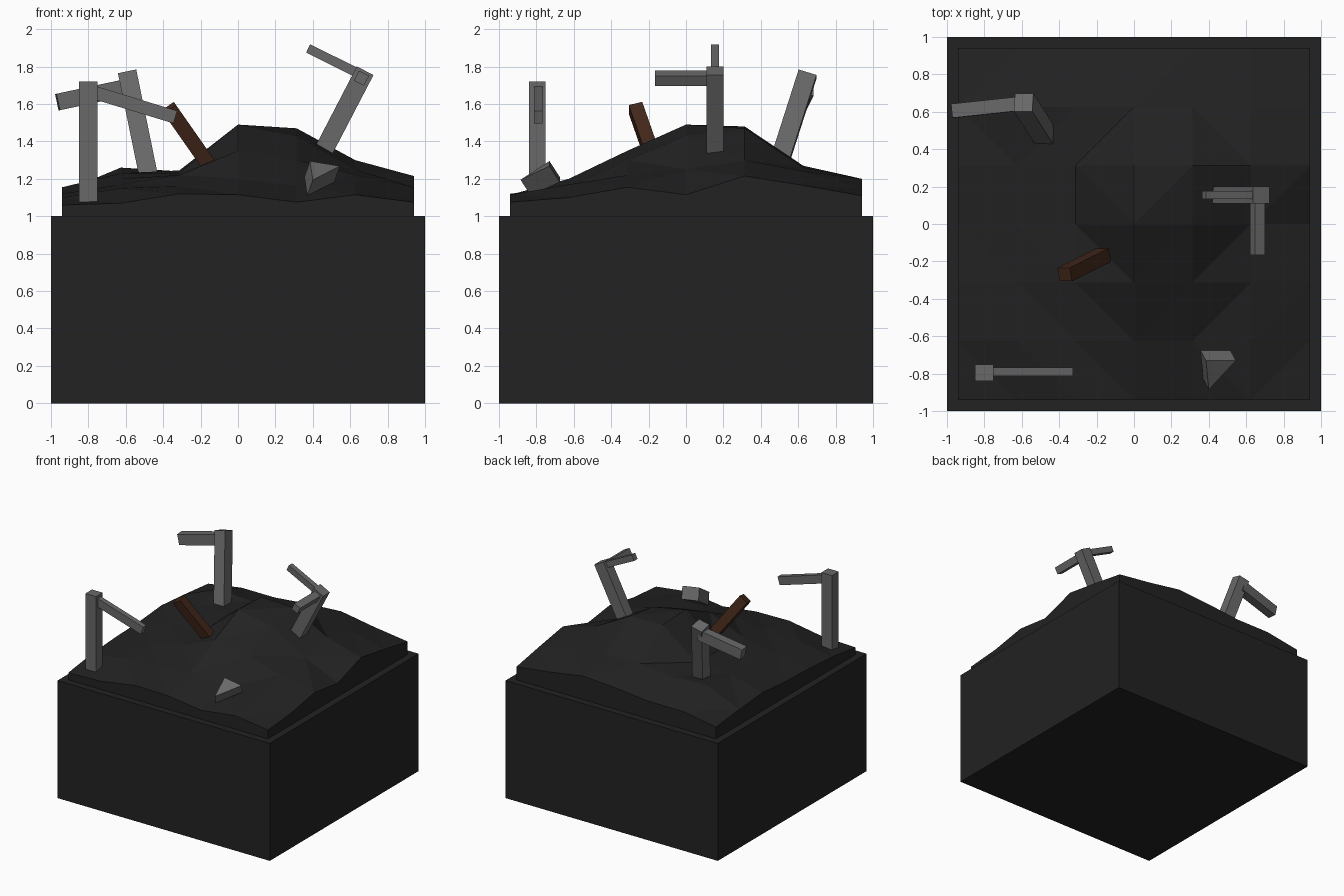
import bpy, bmesh
from mathutils import Vector

if "Cube" in bpy.data.objects:
    bpy.data.objects.remove(bpy.data.objects["Cube"])


def material(name, rgb):
    m = bpy.data.materials.new(name)
    m.diffuse_color = (*rgb, 1)
    m.use_nodes = True
    m.node_tree.nodes["Principled BSDF"].inputs["Base Color"].default_value = m.diffuse_color
    return m


BLACK = material("charcoal black", (0.016, 0.016, 0.016))
GREY = material("steel grey", (0.14, 0.14, 0.14))
RUST = material("rust brown", (0.055, 0.020, 0.010))


def finish(name, bm, mat):
    bmesh.ops.recalc_face_normals(bm, faces=bm.faces)
    me = bpy.data.meshes.new(name)
    bm.to_mesh(me)
    bm.free()
    me.materials.append(mat)
    ob = bpy.data.objects.new(name, me)
    bpy.context.collection.objects.link(ob)
    return ob


def beam(name, a, b, w, h, mat, side=(0, 1, 0)):
    """Square bar from a to b; w is measured along 'side', h across it."""
    a, b = Vector(a), Vector(b)
    d = (b - a).normalized()
    u = Vector(side)
    u = (u - d * u.dot(d)).normalized()
    v = d.cross(u)
    bm = bmesh.new()
    bmesh.ops.create_cube(bm, size=1)
    for p in bm.verts:
        x, y, z = p.co
        p.co = (a + b) / 2 + u * x * w + v * y * h + d * z * (b - a).length
    return finish(name, bm, mat)


# base block
bm = bmesh.new()
bmesh.ops.create_cube(bm, size=2)
for v in bm.verts:
    v.co.z = (v.co.z + 1) / 2
finish("base_block", bm, BLACK)

# rubble mound: a height grid (front row first) with skirt walls
heights = [
    (1.06, 1.07, 1.12, 1.115, 1.075, 1.115, 1.075),
    (1.10, 1.15, 1.16, 1.20, 1.16, 1.17, 1.10),
    (1.12, 1.17, 1.22, 1.35, 1.30, 1.22, 1.155),
    (1.13, 1.20, 1.23, 1.49, 1.43, 1.25, 1.115),
    (1.155, 1.23, 1.245, 1.48, 1.47, 1.30, 1.215),
    (1.13, 1.26, 1.24, 1.27, 1.26, 1.24, 1.165),
    (1.10, 1.15, 1.15, 1.18, 1.20, 1.15, 1.11),
]
bm = bmesh.new()
R = 0.94
grid = [[bm.verts.new((-R + i * R / 3, -R + j * R / 3, z)) for i, z in enumerate(row)]
        for j, row in enumerate(heights)]
for j in range(6):
    for i in range(6):
        bm.faces.new((grid[j][i], grid[j][i + 1], grid[j + 1][i + 1], grid[j + 1][i]))
bmesh.ops.triangulate(bm, faces=bm.faces[:], quad_method='BEAUTY')
rim = [e for e in bm.edges if e.is_boundary]
skirt = bmesh.ops.extrude_edge_only(bm, edges=rim)["geom"]
for v in skirt:
    if isinstance(v, bmesh.types.BMVert):
        v.co.z = 0.99
finish("rubble_mound", bm, BLACK)

# front left post with a drooping arm
beam("front_post", (-0.80, -0.795, 1.0), (-0.80, -0.795, 1.72), 0.09, 0.10, GREY)
beam("front_post_arm", (-0.78, -0.79, 1.665), (-0.335, -0.79, 1.53), 0.045, 0.07, GREY)

# back left leaning post and arm
beam("back_post", (-0.465, 0.455, 1.15), (-0.59, 0.65, 1.76), 0.10, 0.10, GREY)
beam("back_post_arm", (-0.965, 0.605, 1.61), (-0.59, 0.645, 1.69), 0.075, 0.09, GREY)

# right leaning post with two arms
beam("right_post", (0.395, 0.155, 1.23), (0.68, 0.155, 1.778), 0.09, 0.10, GREY)
beam("right_post_upper_arm", (0.375, 0.155, 1.897), (0.66, 0.155, 1.755), 0.045, 0.05, GREY)
beam("right_post_side_arm", (0.66, -0.165, 1.738), (0.66, 0.15, 1.738), 0.06, 0.06, GREY,
     side=(0.46, 0, 0.89))

# rusty beam sticking out of the mound
beam("rusty_beam", (-0.09, -0.13, 1.18), (-0.37, -0.27, 1.58), 0.075, 0.08, RUST)

# triangular broken chunk
bm = bmesh.new()
for p in ((0.385, -0.73, 1.295), (0.545, -0.73, 1.268), (0.40, -0.885, 1.195)):
    bm.verts.new(p)
    bm.verts.new(Vector(p) + Vector((-0.03, 0.055, -0.085)))
bmesh.ops.convex_hull(bm, input=bm.verts[:])
finish("broken_chunk", bm, GREY)
